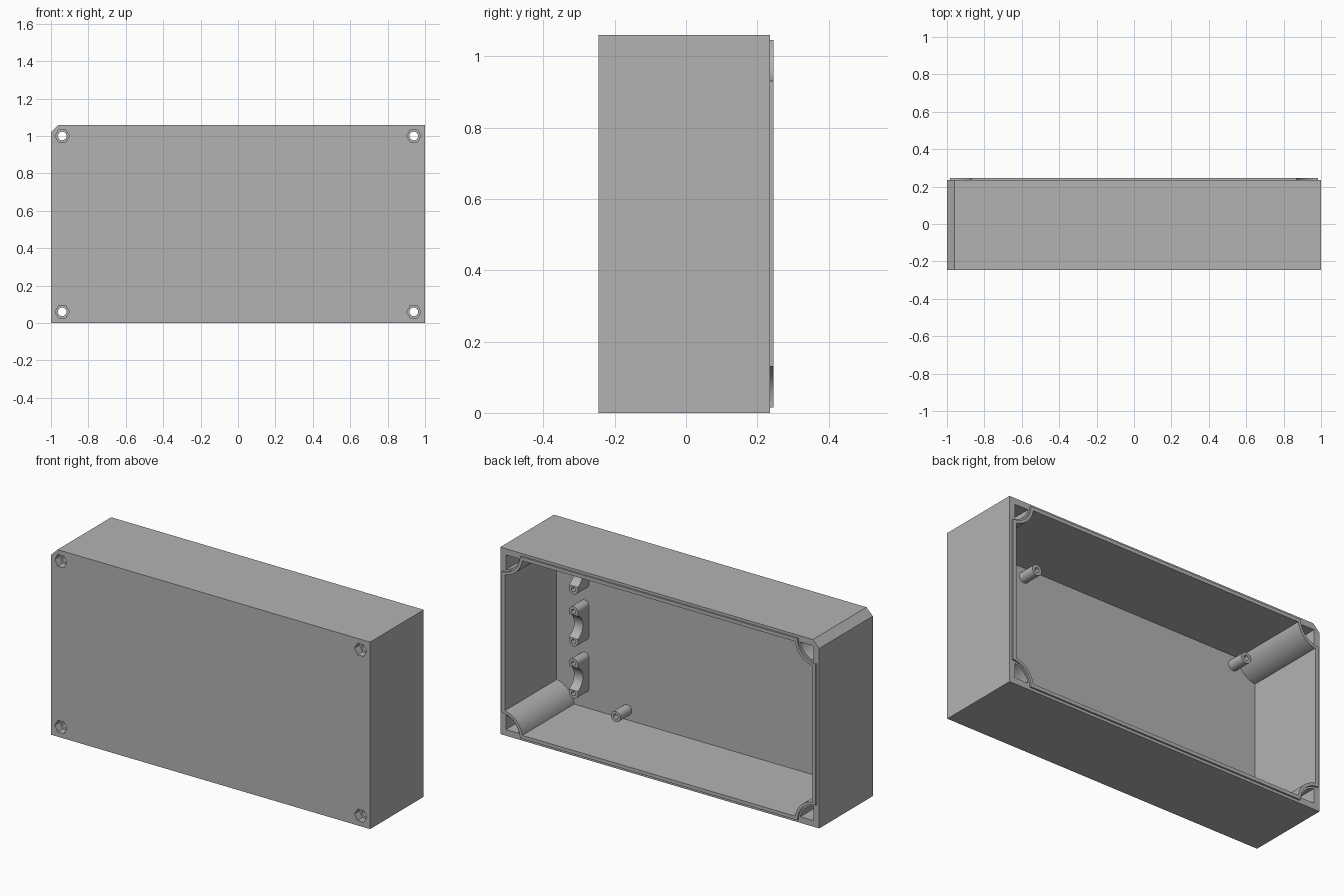
import bpy, bmesh
from math import sin, cos, asin, pi, radians

cube = bpy.data.objects.get("Cube")
if cube:
    bpy.data.objects.remove(cube, do_unlink=True)

H = 1.06                            # overall height
FRONT, RIM, LIP, FLOOR = -0.245, 0.235, 0.245, -0.22
PILLAR = 0.985                      # centre of the corner arcs, near each corner
CORNERS = [(1, 1), (-1, 1), (-1, -1), (1, -1)]

grey = bpy.data.materials.new("plain_grey")
grey.use_nodes = True
grey.diffuse_color = (0.45, 0.45, 0.45, 1)
grey.node_tree.nodes["Principled BSDF"].inputs["Base Color"].default_value = grey.diffuse_color


def prism(name, pts, y0, y1):
    """Extrude an outline in x and z along y."""
    bm = bmesh.new()
    face = bm.faces.new([bm.verts.new((x, y0, z)) for x, z in pts])
    out = bmesh.ops.extrude_face_region(bm, geom=[face])
    moved = [v for v in out["geom"] if isinstance(v, bmesh.types.BMVert)]
    bmesh.ops.translate(bm, verts=moved, vec=(0, y1 - y0, 0))
    bmesh.ops.recalc_face_normals(bm, faces=bm.faces)
    mesh = bpy.data.meshes.new(name)
    bm.to_mesh(mesh)
    bm.free()
    mesh.materials.append(grey)
    ob = bpy.data.objects.new(name, mesh)
    bpy.context.collection.objects.link(ob)
    return ob


def activate(ob):
    bpy.ops.object.select_all(action='DESELECT')
    ob.select_set(True)
    bpy.context.view_layer.objects.active = ob


def combine(ob, tool, op='DIFFERENCE'):
    activate(ob)
    mod = ob.modifiers.new("combine", 'BOOLEAN')
    mod.operation, mod.solver, mod.object = op, 'EXACT', tool
    bpy.ops.object.modifier_apply(modifier=mod.name)
    bpy.data.objects.remove(tool, do_unlink=True)


def ring(cx, cz, r, n=32):
    return [(cx + r * cos(2 * pi * i / n), cz + r * sin(2 * pi * i / n)) for i in range(n)]


def corner_arc(sx, sz, inset, r, n=14):
    """Arc bulging inwards from one corner, from the side wall to the end wall."""
    a0 = asin((inset - 1 + PILLAR) / r)
    cz = H / 2 - 1 + PILLAR
    pts = []
    for i in range(n + 1):
        a = a0 + (pi / 2 - 2 * a0) * i / n
        pts.append((sx * (PILLAR - r * sin(a)), H / 2 + sz * (cz - r * cos(a))))
    return pts


def scooped(inset, r):
    """Rectangle outline with four inward arcs at its corners."""
    pts = []
    for sx, sz in CORNERS:
        arc = corner_arc(sx, sz, inset, r)
        pts += arc if sx * sz > 0 else arc[::-1]
    return pts


# Case body with one bevelled corner, raised lip and hollow inside
body = prism("case", [(-1, 0), (1, 0), (1, H), (-0.96, H), (-1, H - 0.04)], FRONT, RIM)
combine(body, prism("lip", scooped(0.015, 0.115), 0.1, LIP), 'UNION')
combine(body, prism("cavity", scooped(0.035, 0.1315), FLOOR, 0.3))

# Corner pillars: rear pocket, screw hole and hexagonal nut recess
for sx, sz in CORNERS:
    wall = (sx * 0.965, H / 2 + sz * (H / 2 - 0.035))
    cx, cz = sx * 0.94, H / 2 + sz * (H / 2 - 0.06)
    combine(body, prism("pocket", corner_arc(sx, sz, 0.035, 0.105) + [wall], -0.17, 0.3))
    combine(body, prism("nut", ring(cx, cz, 0.038, 6), -0.3, -0.2))
    combine(body, prism("hole", ring(cx, cz, 0.023), -0.3, -0.1))

# Board standoffs with pilot holes
parts = [body]
TIP = FLOOR + 0.1
for x in (0.525, -0.825):
    for z in (0.09, 0.97):
        post = prism("standoff", ring(x, z, 0.03), FLOOR - 0.005, TIP)
        combine(post, prism("pilot", ring(x, z, 0.014, 16), TIP - 0.07, 0))
        parts.append(post)

# Cable saddles: rounded blocks with a screw hole at each end and a hollow between
for z in (0.235, 0.53, 0.825):
    x, r, half = 0.79, 0.028, 0.085
    plan = [(x + r * cos(pi * i / 12), z + half + r * sin(pi * i / 12)) for i in range(13)]
    plan += [(x - r * cos(pi * i / 12), z - half - r * sin(pi * i / 12)) for i in range(13)]
    saddle = prism("cable_saddle", plan, FLOOR - 0.005, TIP)
    scoop = prism("scoop", ring(0, 0, 0.07, 48), -0.1, 0.1)
    scoop.rotation_euler = (0, 0, radians(90))
    scoop.location = (x, TIP + 0.025, z)
    combine(saddle, scoop)
    for s in (-1, 1):
        combine(saddle, prism("pilot", ring(x, z + s * half, 0.012, 16), TIP - 0.07, 0))
    parts.append(saddle)

for ob in parts:
    activate(ob)
    bpy.ops.object.shade_smooth_by_angle(angle=radians(30))
